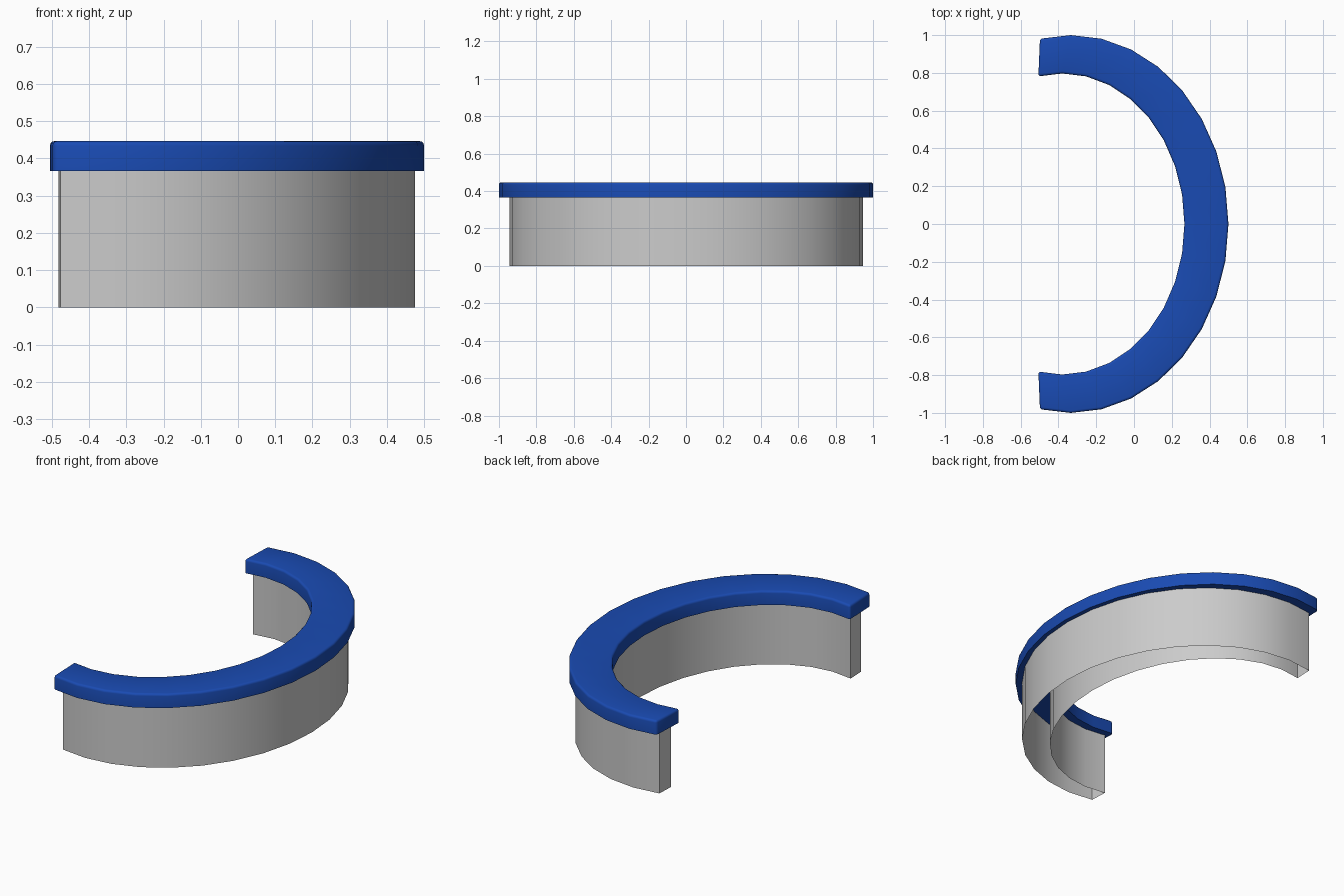
import bpy, bmesh, math

if "Cube" in bpy.data.objects:
    bpy.data.objects.remove(bpy.data.objects["Cube"])

STEP = math.radians(11.25)   # 32-sided ellipse, nine steps either side of +x


def arc(cx, rx, ry):
    return [(cx + rx * math.cos(i * STEP), ry * math.sin(i * STEP)) for i in range(-9, 10)]


def outline(outer, inner):
    return arc(*outer) + arc(*inner)[::-1]


def walls(bm, points, z0, z1):
    low = [bm.verts.new((x, y, z0)) for x, y in points]
    high = [bm.verts.new((x, y, z1)) for x, y in points]
    n = len(points)
    for i in range(n):
        j = (i + 1) % n
        bm.faces.new((low[i], low[j], high[j], high[i]))
    return low, high


def finish(bm, name, color=None):
    mesh = bpy.data.meshes.new(name)
    bm.to_mesh(mesh)
    bm.free()
    ob = bpy.data.objects.new(name, mesh)
    bpy.context.collection.objects.link(ob)
    if color:
        mat = bpy.data.materials.new(name + "_blue")
        mat.diffuse_color = color
        mat.use_nodes = True
        mat.node_tree.nodes["Principled BSDF"].inputs["Base Color"].default_value = mat.diffuse_color
        mesh.materials.append(mat)
    bpy.ops.object.select_all(action='DESELECT')
    ob.select_set(True)
    bpy.context.view_layer.objects.active = ob
    bpy.ops.object.shade_smooth_by_angle(angle=math.radians(40))
    return ob


# Grey counter base: thin walls, open underneath
bm = bmesh.new()
walls(bm, outline((-0.322, 0.797, 0.945), (-0.355, 0.65, 0.84)), 0.0, 0.366)
finish(bm, "counter_base")

# Blue counter top: solid slab, rounded on the upper rim and end corners
bm = bmesh.new()
low, high = walls(bm, outline((-0.335, 0.835, 1.0), (-0.38, 0.647, 0.797)), 0.366, 0.447)
n = len(low)
for i in range(n // 2 - 1):      # quad strips between outer and inner arcs
    a, b, c, d = i, i + 1, n - 2 - i, n - 1 - i
    bm.faces.new((high[a], high[b], high[c], high[d]))
    bm.faces.new((low[d], low[c], low[b], low[a]))
rim = [bm.edges.get((high[i], high[(i + 1) % n])) for i in range(n)]
corners = [bm.edges.get((low[i], high[i])) for i in (0, n // 2 - 1, n // 2, n - 1)]
bmesh.ops.bevel(bm, geom=rim + corners, offset=0.013, segments=3, profile=0.5,
                affect='EDGES', clamp_overlap=True)
finish(bm, "counter_top", (0.01, 0.07, 0.45, 1))
